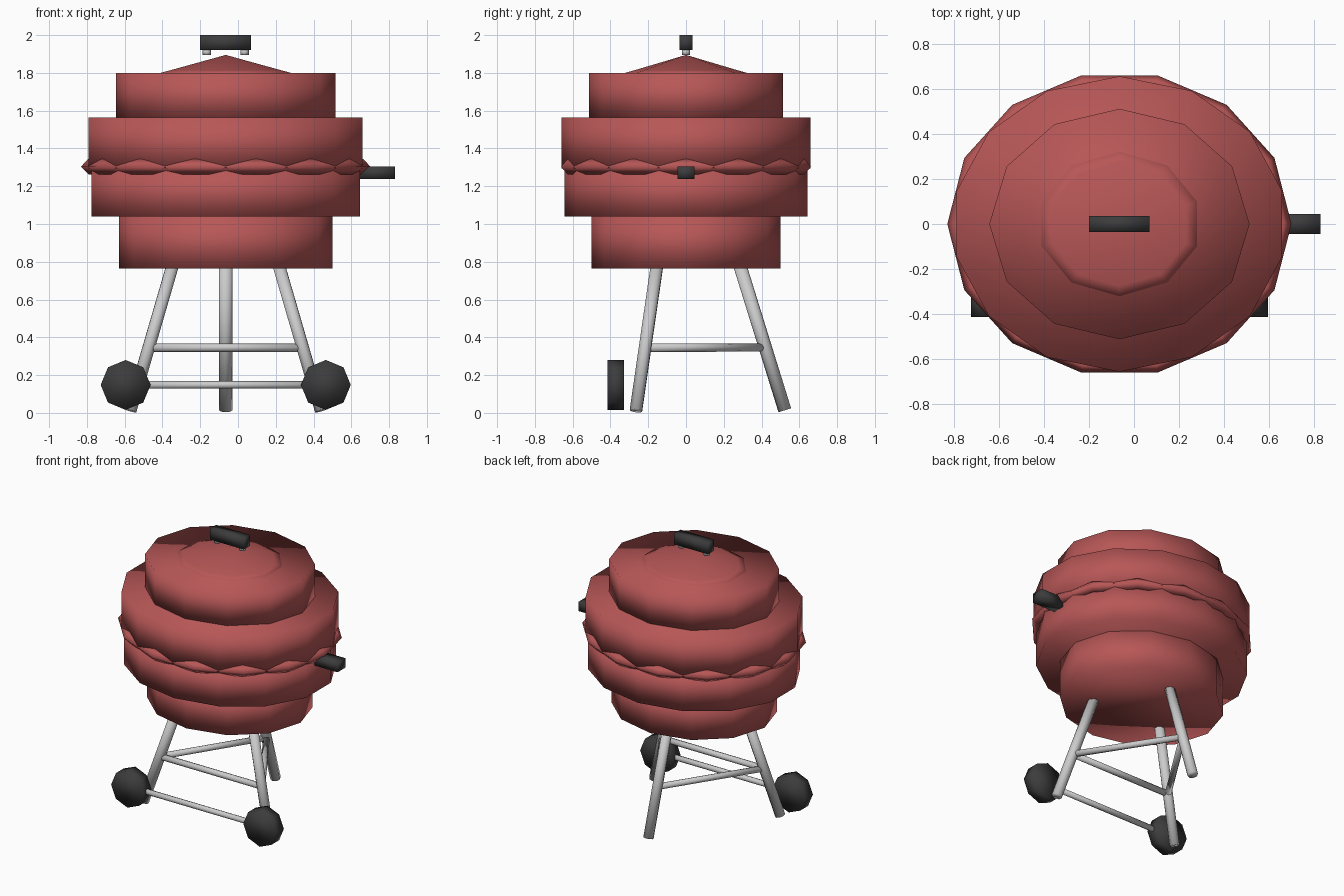
import bpy, bmesh, math
from mathutils import Vector, Matrix

if "Cube" in bpy.data.objects:
    bpy.data.objects.remove(bpy.data.objects["Cube"])

CX = -0.065      # axis of the kettle and stand
SQ = 0.885       # kettle is squashed front to back


def material(name, rgb):
    m = bpy.data.materials.new(name)
    m.diffuse_color = (*rgb, 1)
    m.use_nodes = True
    m.node_tree.nodes["Principled BSDF"].inputs["Base Color"].default_value = m.diffuse_color
    return m


RED = material("red_enamel", (0.48, 0.095, 0.095))
DARK = material("dark_plastic", (0.045, 0.045, 0.045))


def finish(name, bm, mat=None):
    bmesh.ops.recalc_face_normals(bm, faces=bm.faces)
    for f in bm.faces:
        f.smooth = True
    me = bpy.data.meshes.new(name)
    bm.to_mesh(me)
    bm.free()
    ob = bpy.data.objects.new(name, me)
    bpy.context.collection.objects.link(ob)
    if mat:
        me.materials.append(mat)
    return ob


def lathe(name, n, profile, start=math.pi / 2, closed=False):
    """Spin (radius, z) points around the kettle axis with n sides."""
    bm = bmesh.new()
    rings = []
    for r, z in profile:
        rings.append([bm.verts.new((CX + r * math.cos(start + 2 * math.pi * i / n),
                                    SQ * r * math.sin(start + 2 * math.pi * i / n), z))
                      for i in range(n)])
    pairs = list(zip(rings, rings[1:]))
    if closed:
        pairs.append((rings[-1], rings[0]))
    for a, b in pairs:
        for i in range(n):
            j = (i + 1) % n
            bm.faces.new((a[i], a[j], b[j], b[i]))
    if not closed:
        bm.faces.new(rings[0])
        bm.faces.new(rings[-1])
    bmesh.ops.remove_doubles(bm, verts=bm.verts, dist=0.0005)
    return finish(name, bm, RED)


def rod(name, a, b, r, n=8, mat=None):
    a, b = Vector(a), Vector(b)
    d = b - a
    m = Matrix.Translation((a + b) / 2) @ d.to_track_quat('Z', 'Y').to_matrix().to_4x4()
    bm = bmesh.new()
    bmesh.ops.create_cone(bm, cap_ends=True, segments=n, radius1=r, radius2=r,
                          depth=d.length, matrix=m)
    return finish(name, bm, mat)


def box(name, lo, hi, mat):
    lo, hi = Vector(lo), Vector(hi)
    bm = bmesh.new()
    bmesh.ops.create_cube(bm, size=1, matrix=Matrix.Translation((lo + hi) / 2)
                          @ Matrix.Diagonal((*(hi - lo), 1)))
    return finish(name, bm, mat)


# kettle: stacked tiers (name, sides, radius, bottom, top)
for name, n, r, z0, z1 in (("bowl_bottom", 12, 0.565, 0.765, 1.045),
                           ("bowl_top", 14, 0.728, 1.04, 1.30),
                           ("lid_lower", 14, 0.744, 1.295, 1.565),
                           ("lid_upper", 12, 0.58, 1.56, 1.80)):
    lathe(name, n, [(r, z0), (r, z1)])

# shallow cone on top of the lid
lathe("lid_cap", 10, [(0.364, 1.795), (0.364, 1.80), (0.312, 1.813), (0.00001, 1.895)])

# diamond-section rim where lid and bowl meet
lathe("rim", 14, [(0.767, 1.303), (0.727, 1.345), (0.687, 1.303), (0.727, 1.263)],
      start=0, closed=True)

# handles
box("lid_handle", (-0.20, -0.035, 1.92), (0.07, 0.035, 2.0), DARK)
for i, s in enumerate((-1, 1)):
    rod(f"lid_handle_post_{i}", (CX + 0.1 * s, 0, 1.895), (CX + 0.1 * s, 0, 1.925), 0.022)
box("side_handle", (0.64, -0.045, 1.237), (0.83, 0.045, 1.305), DARK)

# legs, from foot to kettle
LEGS = {"left_leg": ((CX - 0.505, -0.265, 0.012), (CX - 0.28, -0.153, 0.785)),
        "right_leg": ((CX + 0.505, -0.265, 0.012), (CX + 0.28, -0.153, 0.785)),
        "back_leg": ((CX, 0.523, 0.014), (CX, 0.284, 0.785))}
for name, (a, b) in LEGS.items():
    rod(name, a, b, 0.035)

# triangle of braces between the legs
t = (0.345 - 0.012) / 0.773
joints = [Vector(a).lerp(Vector(b), t) for a, b in LEGS.values()]
for i in range(3):
    rod(f"brace_{i}", joints[i], joints[(i + 1) % 3], 0.022)

# axle and eight-sided wheels
rod("axle", (CX - 0.52, -0.37, 0.148), (CX + 0.52, -0.37, 0.148), 0.02)
for name, s in (("left_wheel", -1), ("right_wheel", 1)):
    x = CX + 0.53 * s
    rod(name, (x, -0.415, 0.148), (x, -0.327, 0.148), 0.132, 8, DARK)
